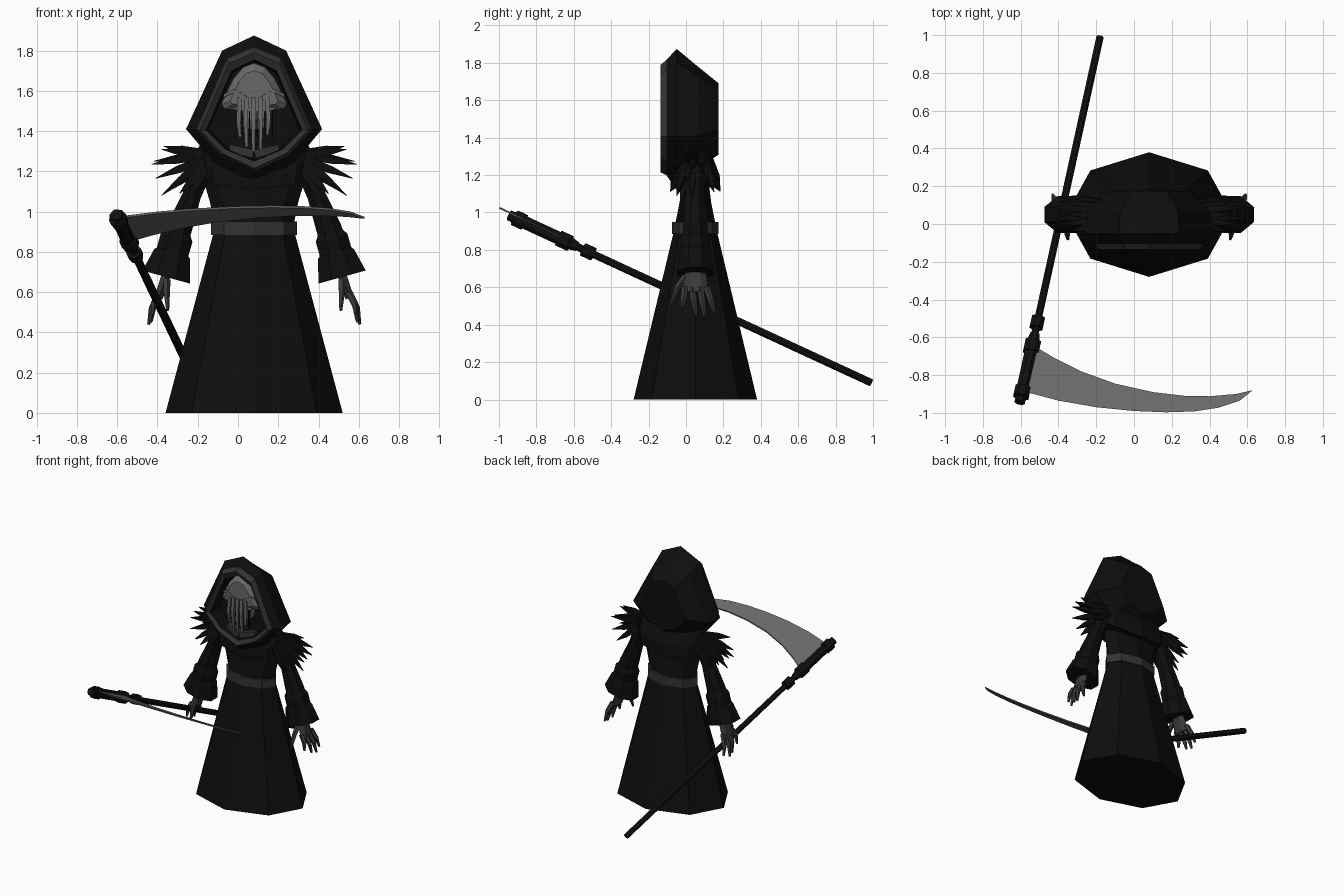
import bpy, bmesh, math
from mathutils import Vector as V

if "Cube" in bpy.data.objects:
    bpy.data.objects.remove(bpy.data.objects["Cube"])

CX, CY = 0.08, 0.05          # body axis


def mat(name, v):
    m = bpy.data.materials.new(name)
    m.diffuse_color = (v, v, v, 1)
    m.use_nodes = True
    m.node_tree.nodes["Principled BSDF"].inputs["Base Color"].default_value = m.diffuse_color
    return m


CLOTH = mat("black cloth", 0.0042)
WOOD = mat("black wood", 0.005)
TRIM = mat("charcoal trim", 0.032)
SKIN = mat("dark grey skin", 0.042)
BONE = mat("bone grey", 0.14)
STEEL = mat("steel grey", 0.14)


def loft(name, rings, *mats, caps=True, rule=None):
    """Skin equal-length closed rings; rule(ring index) picks the material."""
    bm = bmesh.new()
    vs = [[bm.verts.new(p) for p in r] for r in rings]
    n = len(vs[0])
    for k, (a, b) in enumerate(zip(vs, vs[1:])):
        for i in range(n):
            f = bm.faces.new((a[i], a[(i + 1) % n], b[(i + 1) % n], b[i]))
            f.material_index = rule(k) if rule else 0
    if caps:
        bm.faces.new(vs[0])
        bm.faces.new(vs[-1])
    bmesh.ops.recalc_face_normals(bm, faces=bm.faces)
    me = bpy.data.meshes.new(name)
    bm.to_mesh(me)
    bm.free()
    for m in mats:
        me.materials.append(m)
    ob = bpy.data.objects.new(name, me)
    bpy.context.collection.objects.link(ob)
    return ob


def oval(z, rx, ry, n=8, dip=0):
    """Flat ring about the body axis; dip lowers it at front and back."""
    return [(CX + rx * math.cos(2 * math.pi * i / n), CY + ry * math.sin(2 * math.pi * i / n),
             z - dip * abs(math.sin(2 * math.pi * i / n))) for i in range(n)]


def tube(name, stops, m, n=6):
    """Tube through (point, radius across, radius along y/z) stops."""
    pts = [V(s[0]) for s in stops]
    d = (pts[-1] - pts[0]).normalized()
    ref = V((0, 1, 0)) if abs(d.y) < 0.8 else V((0, 0, 1))
    v = (ref - d * ref.dot(d)).normalized()
    u = v.cross(d)
    rings = []
    for p, s in zip(pts, stops):
        rings.append([p + u * s[1] * math.cos(2 * math.pi * (i + .5) / n)
                      + v * s[2] * math.sin(2 * math.pi * (i + .5) / n) for i in range(n)])
    return loft(name, rings, m)


def mirror_outline(half, y, s=1, zc=1.5):
    """Closed outline in the xz plane from its right half, top to bottom."""
    pts = half + [(-x, z) for x, z in reversed(half) if x > 0]
    return [(CX + x * s, y, zc + (z - zc) * s) for x, z in pts]


# Robe, torso and belt
loft("robe_skirt", [oval(0, .44, .33), oval(.9, .2, .115)], CLOTH)
loft("robe_torso", [oval(.9, .19, .115), oval(1.05, .22, .085), oval(1.25, .28, .06)], CLOTH)
loft("belt", [oval(.885, .213, .125), oval(.95, .213, .125)], TRIM)

# Shoulder mantle with pointed front and back
loft("shoulder_mantle", [oval(1.2, .29, .135, dip=.09), oval(1.26, .3, .13, dip=.06),
                         oval(1.33, .27, .08)], CLOTH)


# Hood: back, widest ring, rim, then the hollow inside
def hood_ring(y, w, top, z1, z2, z3, bot):
    return mirror_outline([(0, top), (.47 * w, z1), (w, z2), (.6 * w, z3), (0, bot)], y)


loft("hood", [
    hood_ring(.175, .2, 1.69, 1.66, 1.44, 1.35, 1.31),
    hood_ring(.07, .325, 1.775, 1.73, 1.41, 1.28, 1.24),
    hood_ring(-.05, .338, 1.875, 1.80, 1.41, 1.25, 1.12),
    hood_ring(-.105, .285, 1.815, 1.76, 1.405, 1.28, 1.2),
    hood_ring(-.135, .268, 1.79, 1.735, 1.405, 1.29, 1.215),
    hood_ring(-.118, .238, 1.755, 1.70, 1.405, 1.31, 1.25),
    hood_ring(-.02, .225, 1.74, 1.69, 1.41, 1.32, 1.265),
], CLOTH, TRIM, rule=lambda k: 1 if k in (3, 4) else 0)

# Skull mask
skull = [(0, 1.74), (.055, 1.72), (.105, 1.66), (.135, 1.6), (.165, 1.53),
         (.15, 1.51), (.09, 1.5), (.075, 1.42), (0, 1.4)]
loft("skull", [mirror_outline(skull, -.025), mirror_outline(skull, -.075, .98, 1.6),
               mirror_outline(skull, -.108, .72, 1.6)], BONE)
for s in (-1, 1):
    tube("brow", [((CX + s * .04, -.105, 1.565), .016, .014),
                  ((CX + s * .1, -.1, 1.6), .014, .016),
                  ((CX + s * .15, -.075, 1.575), .012, .012)], BONE, 4)
    tube("eye_socket", [((CX + s * .045, -.098, 1.55), .008, .01),
                        ((CX + s * .11, -.085, 1.56), .01, .01)], TRIM, 4)
    tube("cheek", [((CX + s * .06, -.09, 1.51), .022, .016),
                   ((CX + s * .155, -.06, 1.545), .02, .014)], BONE, 4)
    # Collar inside the hood
    tube("inner_collar", [((CX, -.085, 1.285), .03, .03),
                          ((CX + s * .12, -.06, 1.315), .025, .03)], TRIM, 4)
# Hanging strips below the skull
for x, z in ((-.078, 1.37), (-.042, 1.32), (-.004, 1.3), (.034, 1.31), (.072, 1.38)):
    tube("face_strip", [((CX + x * .9, -.112, 1.57), .016, .012), ((CX + x, -.118, 1.45), .015, .012),
                        ((CX + x * .9, -.11, z), .01, .008)], BONE, 4)
    tube("strip_gap", [((CX + x + .019, -.108, 1.5), .004, .013),
                       ((CX + x + .019, -.108, 1.37), .004, .013)], CLOTH, 4)

# Shoulder feathers: tip offset from axis, tip height, y of tip, root height
feathers = [(.45, 1.325, .05, 1.29), (.46, 1.31, .0, 1.28), (.51, 1.235, .03, 1.28), (.5, 1.25, .09, 1.28),
            (.49, 1.165, .0, 1.26), (.47, 1.17, .12, 1.26), (.46, 1.08, .03, 1.25), (.41, 1.11, .15, 1.24),
            (.37, 1.09, -.05, 1.22), (.34, 1.05, -.03, 1.2), (.42, 1.12, -.04, 1.25)]
for s in (-1, 1):
    for dx, z, y, rz in feathers:
        ry = .05 + (y - .05) * .6
        tip, root = V((CX + s * dx, y, z)), V((CX + s * .25, ry, rz))
        tube("shoulder_feather", [(root, .03, .025), (root.lerp(tip, .55), .026, .022),
                                  (tip, .002, .002)], CLOTH, 4)

    # Sleeves and flared cuffs
    def P(x, y, z):
        return (CX + s * x, y, z)
    tube("sleeve", [(P(.25, CY, 1.24), .06, .06), (P(.31, CY, 1.08), .05, .055),
                    (P(.37, CY, .92), .068, .07), (P(.395, CY, .85), .07, .075)], CLOTH, 8)
    tube("cuff", [(P(.375, CY, .90), .065, .065), (P(.385, CY, .87), .088, .085),
                  (P(.405, CY, .80), .088, .085), (P(.407, CY, .79), .1, .09),
                  (P(.437, CY, .675), .132, .105)], CLOTH, 8)

    # Hands
    tube("palm", [(P(.425, CY, .72), .025, .04), (P(.445, CY, .66), .026, .06),
                  (P(.475, CY, .57), .024, .07)], SKIN)
    fingers = [(-.005, .505, .49, -.02), (.03, .515, .45, .055),
               (.075, .525, .44, .1), (.11, .51, .46, .155)]
    for y0, x1, z1, y1 in fingers:
        a, b = V(P(.47, y0, .6)), V(P(x1, y1, z1))
        k = a.lerp(b, .5) + V((s * .012, 0, 0))
        tube("finger", [(a, .019, .019), (k, .017, .017), (b, .008, .008)], SKIN, 5)
    tube("thumb", [(P(.435, .0, .66), .02, .022), (P(.435, -.045, .6), .017, .017),
                   (P(.43, -.08, .51), .008, .008)], SKIN, 5)

# Scythe pole with collars, placed by y along its axis
A, B = V((-.18, .99, .09)), V((-.605, -.945, .985))


def pole(name, stops):
    tube(name, [(A.lerp(B, (A.y - y) / (A.y - B.y)), r, r) for y, r in stops], WOOD, 8)


pole("pole_shaft", [(.99, .021), (-.6, .021)])
pole("pole_ring", [(-.495, .038), (-.55, .038)])
pole("blade_socket", [(-.58, .025), (-.62, .036), (-.92, .036)])
pole("socket_ring", [(-.62, .045), (-.68, .045)])
pole("socket_ring_end", [(-.865, .045), (-.915, .045)])
pole("pole_tip", [(-.9, .03), (-.945, .03)])

# Scythe blade, a thin curved plate in the plane of the pole
outer = [(-.57, -.89), (-.4, -.935), (-.2, -.97), (0, -.99), (.17, -.997), (.32, -.992),
         (.45, -.972), (.56, -.935), (.628, -.88)]
inner = [(.54, -.9), (.4, -.912), (.27, -.91), (.1, -.89), (-.1, -.845), (-.28, -.78),
         (-.42, -.71), (-.52, -.65)]
loft("scythe_blade", [[(x, y, .86 - .475 * (y + .65) + t) for x, y in outer + inner]
                      for t in (-.005, .005)], STEEL)
